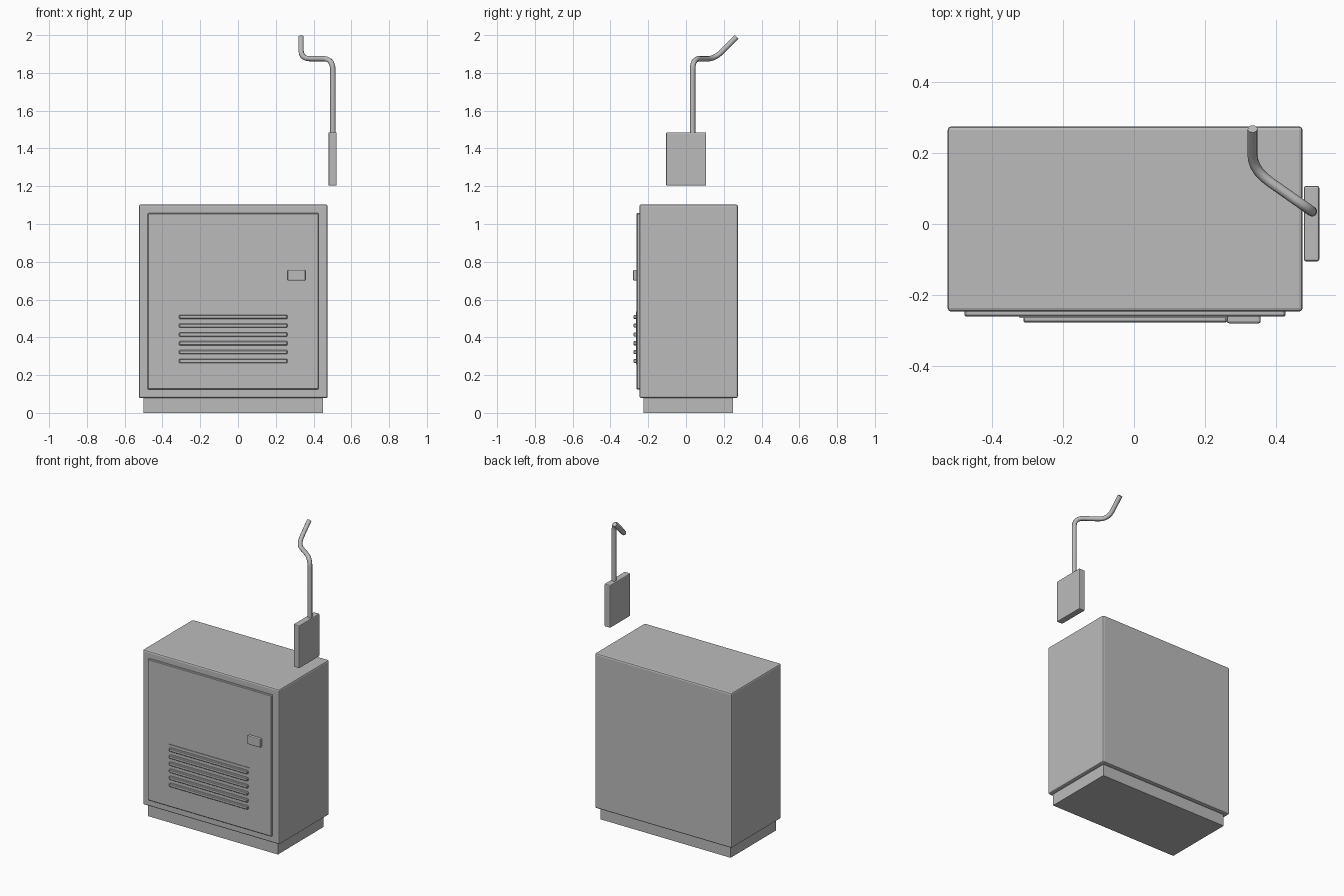
import bpy
from mathutils import Vector

if "Cube" in bpy.data.objects:
    bpy.data.objects.remove(bpy.data.objects["Cube"], do_unlink=True)

# Single painted-metal colour
grey = bpy.data.materials.new("grey metal")
grey.use_nodes = True
colour = (0.5, 0.5, 0.5, 1)
grey.diffuse_color = colour
for node in grey.node_tree.nodes:
    if node.type == 'BSDF_PRINCIPLED':
        node.inputs["Base Color"].default_value = colour


def box(name, xs, ys, zs, bevel=0.0, segments=2):
    """Box spanning the three (low, high) ranges, with rounded edges."""
    spans = (xs, ys, zs)
    bpy.ops.mesh.primitive_cube_add(size=1, location=[sum(s) / 2 for s in spans])
    ob = bpy.context.object
    ob.name = name
    ob.scale = [s[1] - s[0] for s in spans]
    bpy.ops.object.transform_apply(location=False, rotation=False, scale=True)
    ob.data.materials.append(grey)
    if bevel:
        mod = ob.modifiers.new("soft edges", 'BEVEL')
        mod.width = bevel
        mod.segments = segments
    return ob


def rounded_path(corners, radius, steps=5):
    """Polyline whose inner corners are replaced by smooth bends."""
    pts = [Vector(c) for c in corners]
    path = [pts[0]]
    for before, corner, after in zip(pts, pts[1:], pts[2:]):
        a = corner + (before - corner).normalized() * radius
        b = corner + (after - corner).normalized() * radius
        for i in range(steps + 1):
            t = i / steps
            path.append(a * (1 - t) ** 2 + corner * 2 * t * (1 - t) + b * t ** 2)
    return path + [pts[-1]]


# Cabinet and plinth
box("cabinet_body", (-0.525, 0.475), (-0.247, 0.275), (0.078, 1.103), 0.01)
box("plinth", (-0.50, 0.45), (-0.226, 0.248), (0, 0.09))

# Door with latch
box("door", (-0.478, 0.427), (-0.261, -0.24), (0.124, 1.058), 0.004, 1)
box("door_latch", (0.262, 0.357), (-0.28, -0.255), (0.70, 0.757), 0.006)

# Ventilation grille
box("vent_panel", (-0.323, 0.272), (-0.265, -0.255), (0.257, 0.538))
for i in range(6):
    z = 0.275 + i * 0.0467
    box(f"vent_slat_{i + 1}", (-0.312, 0.262), (-0.278, -0.26),
        (z - 0.011, z + 0.011), 0.004, 1)

# Detached wall box beside the cabinet
box("side_box", (0.479, 0.522), (-0.105, 0.107), (1.203, 1.485), 0.005)

# Bent conduit rising from the side box
curve = bpy.data.curves.new("conduit", 'CURVE')
curve.dimensions = '3D'
curve.bevel_depth = 0.0145
curve.bevel_resolution = 2
curve.use_fill_caps = True
path = rounded_path([(0.502, 0.035, 1.47), (0.502, 0.035, 1.875),
                     (0.334, 0.153, 1.875), (0.334, 0.268, 1.99)], 0.06)
spline = curve.splines.new('POLY')
spline.points.add(len(path) - 1)
for point, co in zip(spline.points, path):
    point.co = (*co, 1)
curve.materials.append(grey)
conduit = bpy.data.objects.new("conduit", curve)
bpy.context.collection.objects.link(conduit)
bpy.ops.object.select_all(action='DESELECT')
conduit.select_set(True)
bpy.context.view_layer.objects.active = conduit
bpy.ops.object.convert(target='MESH')
bpy.ops.object.shade_smooth_by_angle(angle=0.9)
